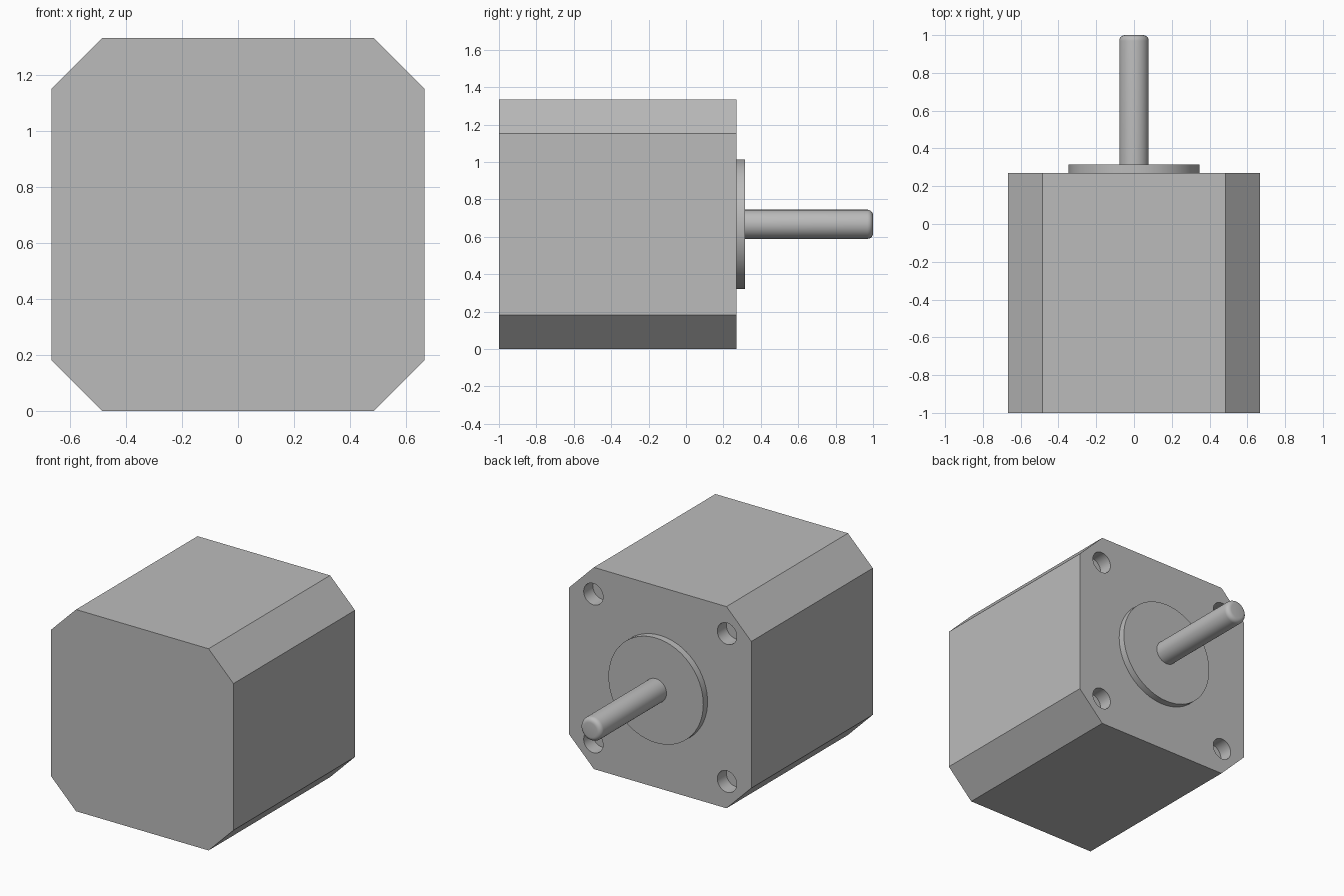
import bpy, bmesh, math
from mathutils import Matrix, Vector

if "Cube" in bpy.data.objects:
    bpy.data.objects.remove(bpy.data.objects["Cube"], do_unlink=True)

HALF, FLAT = 0.667, 0.485            # half width, half length of the straight sides
BACK, FACE = -1.0, 0.27              # body ends along y
HOLE_R, HOLE_DEPTH, HOLE_POS = 0.071, 0.095, 0.489

metal = bpy.data.materials.new("grey metal")
grey = (0.5, 0.5, 0.5, 1)
metal.diffuse_color = grey
metal.use_nodes = True
metal.node_tree.nodes["Principled BSDF"].inputs["Base Color"].default_value = grey


def finish(name, bm):
    bmesh.ops.recalc_face_normals(bm, faces=bm.faces)
    mesh = bpy.data.meshes.new(name)
    bm.to_mesh(mesh)
    bm.free()
    mesh.materials.append(metal)
    ob = bpy.data.objects.new(name, mesh)
    bpy.context.collection.objects.link(ob)
    return ob


def add_cylinder(bm, r, y0, y1, x=0, z=HALF, sides=64):
    """Cylinder lying along y."""
    place = Matrix.Translation((x, (y0 + y1) / 2, z)) @ Matrix.Rotation(-math.pi / 2, 4, "X")
    bmesh.ops.create_cone(bm, cap_ends=True, segments=sides, radius1=r, radius2=r,
                          depth=y1 - y0, matrix=place)


def smooth(ob, angle=35):
    bpy.ops.object.select_all(action="DESELECT")
    ob.select_set(True)
    bpy.context.view_layer.objects.active = ob
    bpy.ops.object.shade_smooth_by_angle(angle=math.radians(angle))


# Motor body: octagonal section extruded along y
bm = bmesh.new()
outline = []
for sx, sz in ((1, 1), (-1, 1), (-1, -1), (1, -1)):
    corner = [(sx * HALF, sz * FLAT), (sx * FLAT, sz * HALF)]
    outline += corner if sx == sz else corner[::-1]
section = bm.faces.new([bm.verts.new((x, BACK, z + HALF)) for x, z in outline])
extruded = bmesh.ops.extrude_face_region(bm, geom=[section])["geom"]
bmesh.ops.translate(bm, vec=Vector((0, FACE - BACK, 0)),
                    verts=[v for v in extruded if isinstance(v, bmesh.types.BMVert)])
body = finish("motor_body", bm)

# Four blind mounting holes in the shaft end
bm = bmesh.new()
for sx in (-1, 1):
    for sz in (-1, 1):
        add_cylinder(bm, HOLE_R, FACE - HOLE_DEPTH, FACE + 0.1,
                     sx * HOLE_POS, HALF + sz * HOLE_POS, 32)
cutter = finish("mounting_hole_cutter", bm)
cutter.hide_render = True
cut = body.modifiers.new("mounting_holes", "BOOLEAN")
cut.operation, cut.object, cut.solver = "DIFFERENCE", cutter, "EXACT"
bpy.context.view_layer.objects.active = body
bpy.ops.object.modifier_apply(modifier=cut.name)
bpy.data.objects.remove(cutter, do_unlink=True)
smooth(body)

# Round pilot boss
bm = bmesh.new()
add_cylinder(bm, 0.347, FACE, 0.315)
smooth(finish("pilot_boss", bm))

# Output shaft with a rounded tip
bm = bmesh.new()
add_cylinder(bm, 0.078, 0.31, 1.0, sides=48)
tip = [e for e in bm.edges if all(v.co.y > 0.99 for v in e.verts)]
bmesh.ops.bevel(bm, geom=tip, offset=0.03, segments=5, profile=0.5, affect="EDGES")
smooth(finish("output_shaft", bm))
